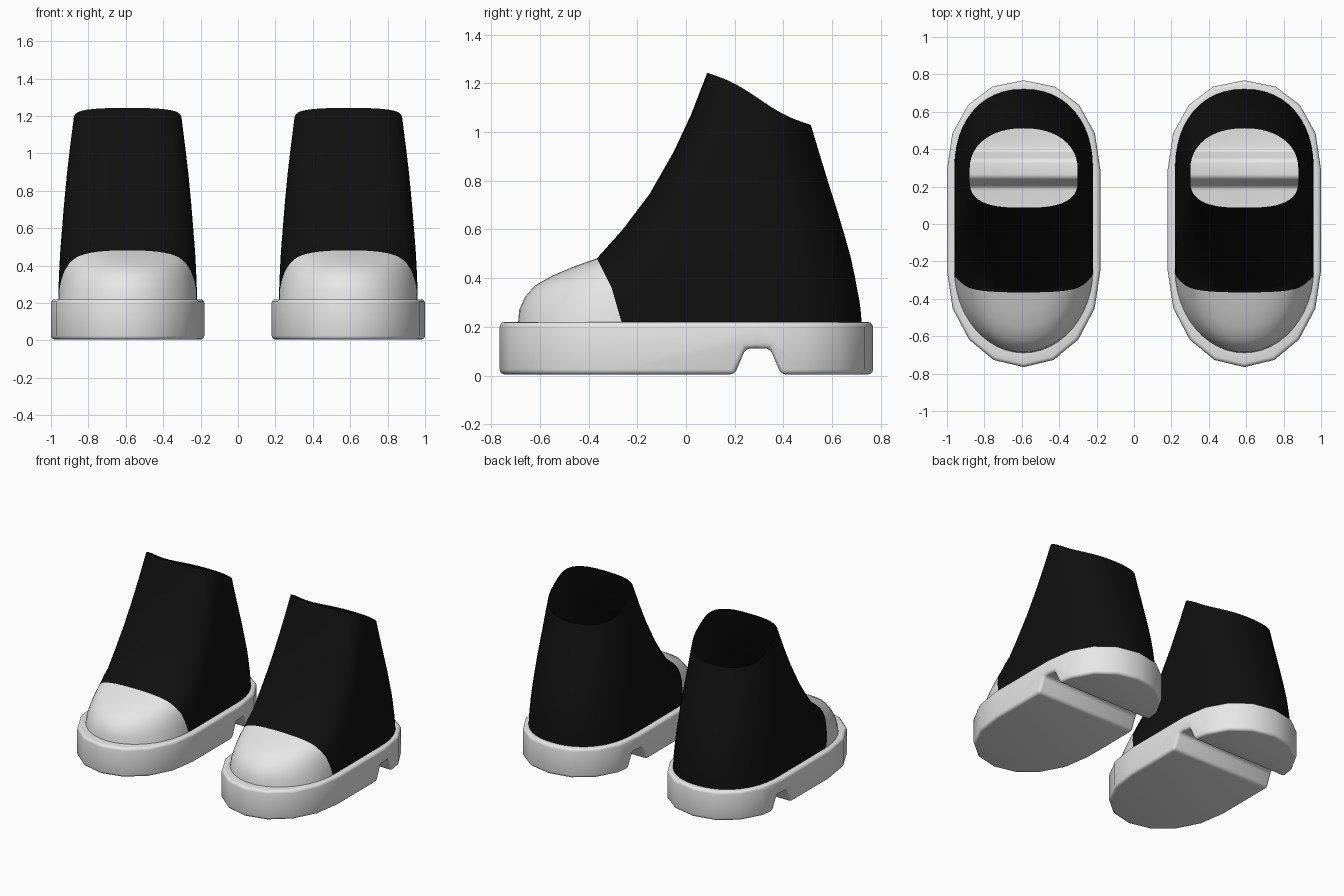
import bpy, bmesh, math
from mathutils import Vector

if "Cube" in bpy.data.objects:
    bpy.data.objects.remove(bpy.data.objects["Cube"])


def material(name, rgb):
    m = bpy.data.materials.new(name)
    m.diffuse_color = (*rgb, 1)
    m.use_nodes = True
    m.node_tree.nodes["Principled BSDF"].inputs["Base Color"].default_value = m.diffuse_color
    return m


WHITE = material("white_rubber", (0.8, 0.8, 0.8))
BLACK = material("black_fabric", (0.005, 0.005, 0.005))
OFFSET = 0.59  # shoe centre from the middle


def outline(w, yf, yb, cf, cb, nf, nb, k):
    """Foot-shaped loop, counter-clockwise: two half superellipses joined by straight sides."""
    pts = []
    for sign, c, r, n in ((-1, cf, cf - yf, nf), (1, cb, yb - cb, nb)):
        for i in range(k + 1):
            a = math.pi * i / k
            co, si = math.cos(a), max(math.sin(a), 0)
            x = math.copysign(abs(co) ** (2 / n), co) * w * sign
            y = c + sign * r * (si ** (2 / n) if si > 1e-6 else 0)
            pts.append((x, y))
    return pts


def finish(bm, name, mats, angle):
    me = bpy.data.meshes.new(name)
    bm.to_mesh(me)
    bm.free()
    for m in mats:
        if m.name not in me.materials:
            me.materials.append(m)
    me.shade_smooth()
    me.set_sharp_from_angle(angle=math.radians(angle))
    ob = bpy.data.objects.new(name, me)
    bpy.context.collection.objects.link(ob)
    return ob


def prism(loop, direction):
    """Closed prism swept from a loop of 3D points."""
    bm = bmesh.new()
    f = bm.faces.new([bm.verts.new(p) for p in loop])
    ext = bmesh.ops.extrude_face_region(bm, geom=[f], use_keep_orig=True)
    bmesh.ops.translate(bm, vec=direction,
                        verts=[v for v in ext["geom"] if isinstance(v, bmesh.types.BMVert)])
    bmesh.ops.recalc_face_normals(bm, faces=bm.faces)
    return bm


def pair(ob, part):
    """Place the part on the right and a linked copy on the left."""
    ob.name = part + "_right"
    ob.location.x = OFFSET
    twin = ob.copy()
    twin.name = part + "_left"
    twin.location.x = -OFFSET
    bpy.context.collection.objects.link(twin)


# Sole: faceted block, heel notch cut across it, rounded edges
loop = outline(0.41, -0.765, 0.768, -0.25, 0.29, 2.05, 2.15, 8)
block = finish(prism([(x, y, 0.005) for x, y in loop], (0, 0, 0.215)), "sole_block", [WHITE], 35)
notch = [(0.185, -0.03), (0.245, 0.112), (0.345, 0.112), (0.405, -0.03)]
cutter = finish(prism([(-0.6, y, z) for y, z in notch], (1.2, 0, 0)), "notch_cutter", [WHITE], 35)
cutter.hide_render = True
cut = block.modifiers.new("notch", 'BOOLEAN')
cut.operation, cut.object, cut.solver = 'DIFFERENCE', cutter, 'EXACT'
bev = block.modifiers.new("round", 'BEVEL')
bev.width, bev.segments, bev.limit_method, bev.angle_limit = 0.02, 3, 'ANGLE', math.radians(40)
dg = bpy.context.evaluated_depsgraph_get()
bm = bmesh.new()
bm.from_mesh(block.evaluated_get(dg).to_mesh())
bpy.data.objects.remove(block)
bpy.data.objects.remove(cutter)
# leave a narrow lip on top, open inside the shoe
top = [f for f in bm.faces if f.normal.z > 0.95 and f.calc_center_median().z > 0.215
       and f.calc_area() > 0.1]
bmesh.ops.inset_region(bm, faces=top, thickness=0.055)
bmesh.ops.delete(bm, geom=top, context='FACES')
pair(finish(bm, "sole", [WHITE], 35), "sole")

# Upper: lofted rings (front y, front z, back y, back z, half width, front centre, front power)
RINGS = [
    (-0.69, 0.21, 0.722, 0.21, 0.371, -0.25, 2.0),
    (-0.685, 0.27, 0.717, 0.27, 0.370, -0.21, 2.0),
    (-0.66, 0.325, 0.71, 0.32, 0.368, -0.16, 2.0),
    (-0.62, 0.37, 0.70, 0.37, 0.366, -0.12, 2.0),
    (-0.55, 0.41, 0.693, 0.41, 0.364, -0.10, 2.0),
    (-0.46, 0.448, 0.685, 0.445, 0.362, -0.09, 2.1),
    (-0.365, 0.482, 0.678, 0.48, 0.360, -0.06, 2.3),
    (-0.26, 0.60, 0.65, 0.58, 0.351, 0.0, 2.4),
    (-0.15, 0.745, 0.62, 0.68, 0.340, 0.07, 2.5),
    (-0.05, 0.92, 0.585, 0.79, 0.325, 0.14, 2.6),
    (0.02, 1.07, 0.55, 0.905, 0.309, 0.19, 2.7),
    (0.087, 1.243, 0.512, 1.03, 0.289, 0.24, 2.8),
]
bm = bmesh.new()
prev = None
for yf, zf, yb, zb, w, cf, n in RINGS:
    ring = []
    for x, y in outline(w, yf, yb, cf, 0.29, n, 2.2, 24):
        t = (y - yf) / (yb - yf)
        sag = 0.012 * math.sin(2 * math.pi * t) * (zf - zb) / 0.21  # gentle S in the rim
        ring.append(bm.verts.new((x, y, zf + (zb - zf) * t + sag)))
    if prev:
        for i in range(len(ring)):
            j = (i + 1) % len(ring)
            bm.faces.new((prev[i], prev[j], ring[j], ring[i]))
    prev = ring

# Toe cap: cut the upper along two planes and colour what lies ahead of both
PLANES = [(Vector((0, -0.305, 0.36)), Vector((0, 1, 0.5))),
          (Vector((0, -0.305, 0.36)), Vector((0, 1, 0.286)))]
for co, no in PLANES:
    bmesh.ops.bisect_plane(bm, geom=bm.verts[:] + bm.edges[:] + bm.faces[:],
                           plane_co=co, plane_no=no)
for f in bm.faces:
    c = f.calc_center_median()
    f.material_index = 1 if all((c - co).dot(no) < 0 for co, no in PLANES) else 0
pair(finish(bm, "upper", [BLACK, WHITE], 60), "upper")
